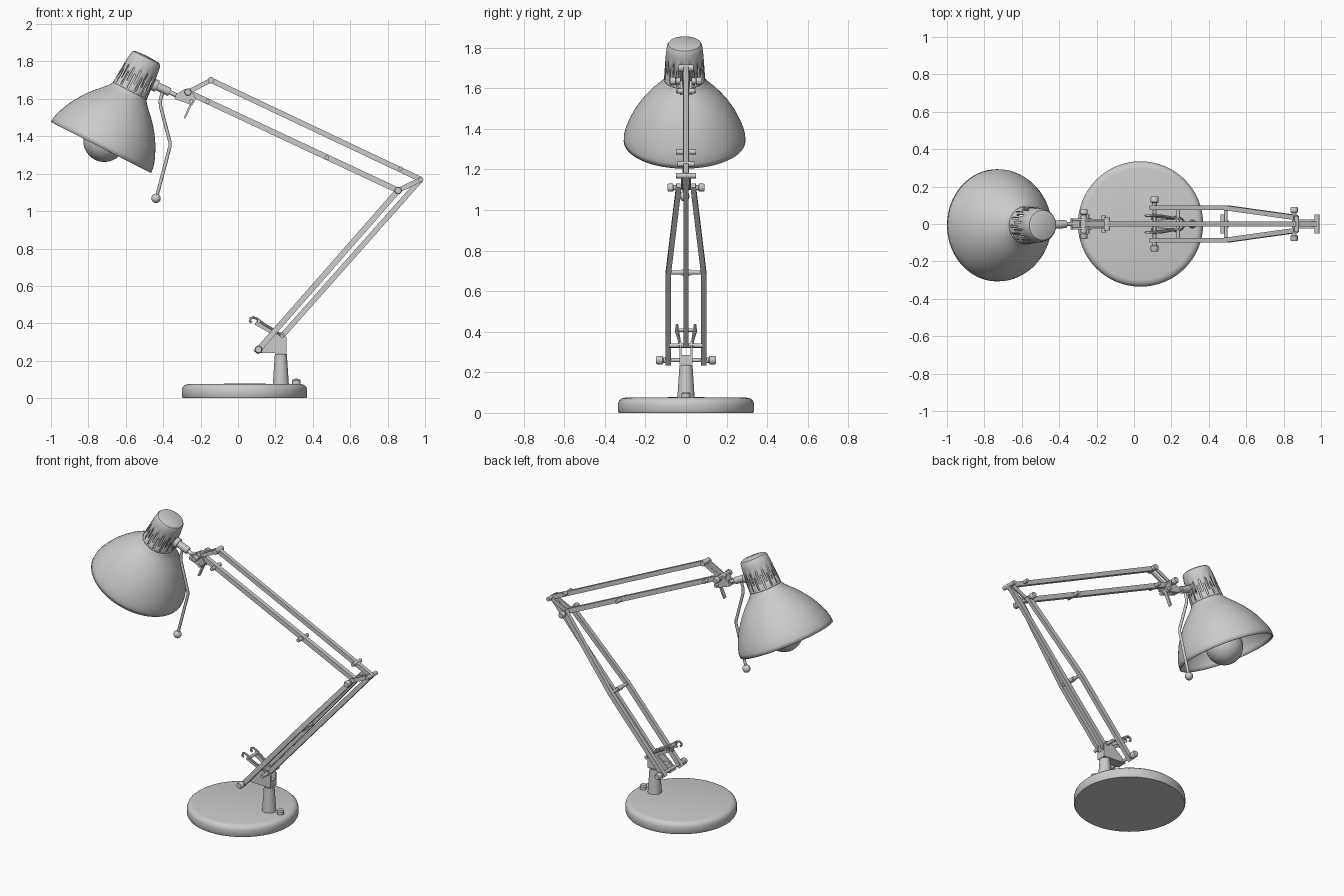
import bpy, bmesh, math
from mathutils import Vector, Matrix

if "Cube" in bpy.data.objects:
    bpy.data.objects.remove(bpy.data.objects["Cube"])


def finish(name, bm, matrix=None, smooth=True):
    bmesh.ops.recalc_face_normals(bm, faces=bm.faces)
    me = bpy.data.meshes.new(name)
    bm.to_mesh(me)
    bm.free()
    ob = bpy.data.objects.new(name, me)
    bpy.context.collection.objects.link(ob)
    if matrix is not None:
        ob.matrix_world = matrix
    if smooth:
        bpy.ops.object.select_all(action='DESELECT')
        ob.select_set(True)
        bpy.context.view_layer.objects.active = ob
        bpy.ops.object.shade_smooth_by_angle(angle=math.radians(35))
    return ob


def lathe(name, prof, matrix=None, seg=48, skip=None):
    """Revolve (radius, height) points; skip(ring, column) leaves openings."""
    bm = bmesh.new()
    rings = []
    for r, z in prof:
        if r == 0:
            rings.append([bm.verts.new((0, 0, z))] * seg)
        else:
            rings.append([bm.verts.new((r * math.cos(2 * math.pi * i / seg),
                                        r * math.sin(2 * math.pi * i / seg), z)) for i in range(seg)])
    for j in range(len(rings) - 1):
        for i in range(seg):
            if skip and skip(j, i):
                continue
            k = (i + 1) % seg
            loop = [rings[j][i], rings[j][k], rings[j + 1][k], rings[j + 1][i]]
            bm.faces.new(list(dict.fromkeys(loop)))
    return finish(name, bm, matrix)


def sweep(name, pts, w, h=None, seg=4):
    """Sweep a box section (w along y, h across) or a round section along points."""
    pts = [Vector(p) for p in pts]
    h = h or w
    bm = bmesh.new()
    rings = []
    for i, p in enumerate(pts):
        t = (pts[min(i + 1, len(pts) - 1)] - pts[max(i - 1, 0)]).normalized()
        ref = Vector((1, 0, 0)) if abs(t.y) > 0.9 else Vector((0, 1, 0))
        n = (ref - t * ref.dot(t)).normalized()
        b = t.cross(n)
        if seg == 4:
            sec = [(w / 2, h / 2), (-w / 2, h / 2), (-w / 2, -h / 2), (w / 2, -h / 2)]
        else:
            sec = [(w / 2 * math.cos(2 * math.pi * k / seg), h / 2 * math.sin(2 * math.pi * k / seg))
                   for k in range(seg)]
        rings.append([bm.verts.new(p + n * u + b * v) for u, v in sec])
    for a, c in zip(rings, rings[1:]):
        for k in range(seg):
            bm.faces.new((a[k], a[(k + 1) % seg], c[(k + 1) % seg], c[k]))
    bm.faces.new(rings[0])
    bm.faces.new(rings[-1])
    return finish(name, bm, smooth=seg > 4)


def pin(name, x, z, half, d):
    return sweep(name, [(x, -half, z), (x, half, z)], d, seg=16)


def knob(name, x, z, y0, y1, r):
    """A pair of flared knobs on both sides."""
    L = y1 - y0
    for s, side in ((1, "back"), (-1, "front")):
        m = Matrix.Translation((x, s * y0, z)) @ Matrix.Rotation(-s * math.pi / 2, 4, 'X')
        lathe(f"{name}_{side}", [(0, 0), (r * .6, 0), (r * .65, L * .25), (r, L * .35),
                                 (r, L * .85), (r * .8, L), (0, L)], m, 20)


def plate(name, pts, y0, y1):
    bm = bmesh.new()
    f = bm.faces.new([bm.verts.new((x, y0, z)) for x, z in pts])
    ext = bmesh.ops.extrude_face_region(bm, geom=[f])['geom']
    bmesh.ops.translate(bm, vec=(0, y1 - y0, 0), verts=[e for e in ext if isinstance(e, bmesh.types.BMVert)])
    return finish(name, bm, smooth=False)


def at(x, z, y=0):
    return Matrix.Translation((x, y, z))


# Base, switch and post
lathe("base", [(0, 0), (.33, 0), (.335, .008), (.335, .045), (.33, .06), (.318, .071), (.3, .075), (0, .078)],
      at(.035, 0), 64)
lathe("switch_button", [(0, .07), (.022, .07), (.022, .095), (.016, .103), (0, .104)], at(.312, 0), 24)
lathe("post", [(0, .07), (.043, .07), (.041, .1), (.032, .235), (0, .235)], at(.229, 0), 32)

# Swivel bracket with spring hooks
lower = (.11, .26)
pivot = (.235, .332)
plate("bracket_block", [(.1, .243), (.26, .238), (.26, .285), (.13, .285)], -.027, .027)
for s, side in ((1, "back"), (-1, "front")):
    plate(f"bracket_cheek_{side}", [(.09, .25), (.26, .24), (.26, .325), (.238, .352), (.205, .35), (.13, .29)],
          s * .022, s * .031)
    sweep(f"spring_hook_{side}", [(.245, s * .03, .325), (.2, s * .034, .36), (.14, s * .045, .395),
                                  (.1, s * .045, .425), (.082, s * .045, .432), (.068, s * .045, .428),
                                  (.064, s * .045, .412), (.072, s * .045, .404)], .014, seg=10)
    sweep(f"hook_arm_{side}", [(.2, s * .03, .345), (.095, s * .04, .405)], .008, .026)
pin("hook_crossbar", .11, .408, .055, .018)
pin("lower_axle", *lower, .11, .02)
pin("pivot_axle", *pivot, .085, .022)
knob("lower_knob", *lower, .1, .148, .021)

# Lower arm: bent outer bars and a central bar
elbow = (.856, 1.11)
tip = (.978, 1.169)
for s, side in ((1, "back"), (-1, "front")):
    sweep(f"lower_outer_bar_{side}", [(.095, s * .087, .243), (.49, s * .087, .692), (.865, s * .035, 1.12)], .026, .03)
sweep("lower_centre_bar", [(pivot[0], 0, pivot[1]), (tip[0], 0, tip[1])], .026, .028)
pin("lower_spacer", .49, .692, .08, .02)
pin("lower_spacer_sleeve", .49, .692, .022, .03)
knob("elbow_knob", *elbow, .05, .092, .02)
pin("elbow_axle", *elbow, .06, .022)
pin("tip_pin", *tip, .05, .026)

# Upper arm: two parallel bars with end links
wrist = (-.268, 1.636)
crest = (-.144, 1.7)
sweep("upper_lower_bar", [(elbow[0], 0, elbow[1]), (wrist[0], 0, wrist[1])], .028, .03)
sweep("upper_top_bar", [(tip[0], 0, tip[1]), (crest[0], 0, crest[1])], .026, .028)
for s, side in ((1, "back"), (-1, "front")):
    sweep(f"elbow_link_{side}", [(elbow[0], s * .019, elbow[1]), (tip[0], s * .019, tip[1])], .009, .026)
    sweep(f"wrist_link_{side}", [(wrist[0], s * .021, wrist[1]), (crest[0], s * .021, crest[1])], .01, .024)
pin("crest_pin", *crest, .036, .034)
pin("wrist_axle", *wrist, .045, .034)
knob("wrist_knob", *wrist, .038, .08, .02)
for n, (x, z, y) in enumerate([(-.162, 1.586, .045), (.475, 1.286, .05), (.87, 1.226, .042)]):
    pin(f"arm_pin_{n + 1}", x, z, y, .024)

# Head clevis, clamp lever and stem
for s, side in ((1, "back"), (-1, "front")):
    plate(f"head_clevis_{side}", [(-.335, 1.598), (-.245, 1.566), (-.225, 1.6), (-.25, 1.65), (-.285, 1.652),
                                  (-.33, 1.625)], s * .018, s * .03)
plate("clevis_block", [(-.34, 1.6), (-.3, 1.587), (-.29, 1.612), (-.33, 1.63)], -.03, .03)
pin("clamp_pin", -.25, 1.587, .05, .022)
sweep("clamp_lever", [(-.245, 0, 1.585), (-.262, 0, 1.55), (-.285, 0, 1.497)], .022, .01)
sweep("stem_thin", [(-.385, 0, 1.645), (-.315, 0, 1.612)], .024, seg=16)
sweep("stem_thick", [(-.48, -.006, 1.69), (-.365, 0, 1.636)], .044, seg=20)
sweep("stem_collar", [(-.455, -.006, 1.678), (-.432, -.004, 1.667)], .064, seg=20)

# Steering handle with ball end
sweep("handle_rod", [(-.402, -.004, 1.645), (-.416, -.005, 1.59), (-.414, -.005, 1.56), (-.364, -.006, 1.37),
                     (-.364, -.006, 1.345), (-.434, -.008, 1.08)], .018, seg=12)
bm = bmesh.new()
bmesh.ops.create_uvsphere(bm, u_segments=20, v_segments=12, radius=.025)
finish("handle_ball", bm, at(-.438, 1.068, -.008))

# Shade, vented cap and bulb share one tilted axis
head = at(-.7325, 1.34, -.007) @ Matrix.Rotation(math.radians(27), 4, 'Y')
shade = lathe("shade", [(.3, 0), (.299, .025), (.292, .055), (.28, .087), (.256, .14), (.225, .19), (.197, .228),
                        (.166, .264), (.14, .29), (.12, .311), (.105, .33), (.1, .345)], head, 64)


def vents(j, i):
    return (i % 4 == 0 and j in (1, 2)) or (i % 4 == 2 and j in (2, 3))


cap = lathe("vented_cap", [(.102, .335), (.101, .35), (.099, .385), (.096, .43), (.094, .462), (.09, .5), (.086, .528),
                           (.08, .538), (.066, .544), (0, .548)], head, 56, vents)
for ob, t in ((shade, .007), (cap, .008)):
    mod = ob.modifiers.new("thickness", 'SOLIDIFY')
    mod.thickness = t
    mod.offset = -1

R, c = .113, .04
globe = [(R * math.sin(math.radians(a)), c - R * math.cos(math.radians(a))) for a in range(0, 141, 10)]
lathe("bulb", globe + [(.055, .16), (.045, .2), (.042, .25), (0, .25)], head, 40)
lathe("bulb_socket", [(0, .24), (.05, .24), (.05, .52), (0, .52)], head, 32)
